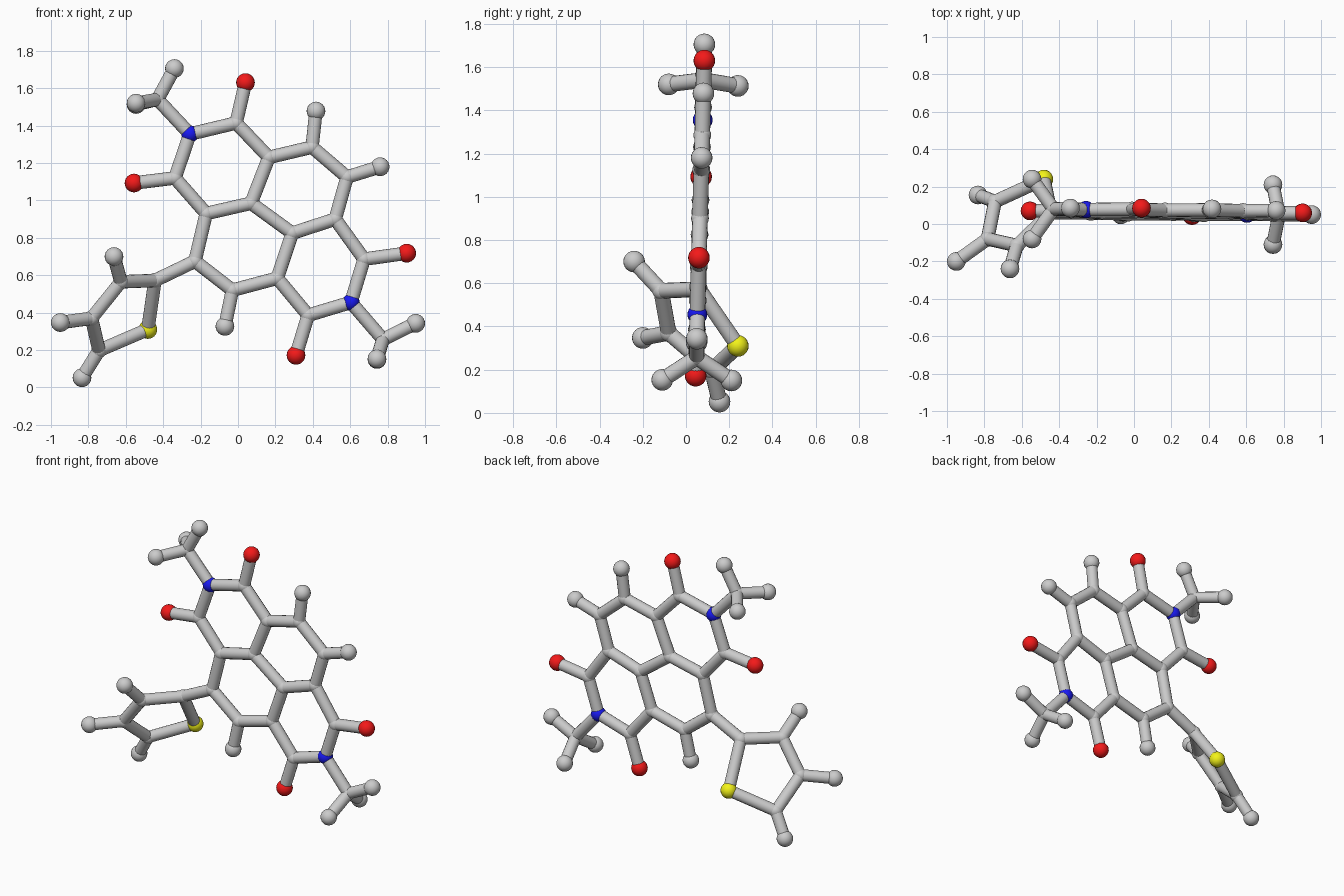
import bpy
from mathutils import Vector

if "Cube" in bpy.data.objects:
    bpy.data.objects.remove(bpy.data.objects["Cube"])

BOND_R, ATOM_R, JOINT_R, NITRO_R = 0.036, 0.05, 0.041, 0.046


def material(name, color):
    m = bpy.data.materials.new(name)
    m.diffuse_color = color
    m.use_nodes = True
    m.node_tree.nodes["Principled BSDF"].inputs["Base Color"].default_value = m.diffuse_color
    return m


MATS = {"oxygen": material("red", (0.9, 0.01, 0.01, 1)),
        "nitrogen": material("blue", (0.01, 0.01, 0.9, 1)),
        "sulfur": material("yellow", (0.9, 0.9, 0.01, 1))}
RADII = {"carbon": JOINT_R, "nitrogen": NITRO_R}


def ball(kind, p):
    bpy.ops.mesh.primitive_uv_sphere_add(segments=20, ring_count=12,
                                         radius=RADII.get(kind, ATOM_R), location=p)
    o = bpy.context.object
    o.name = kind + "_atom"
    if kind in MATS:
        o.data.materials.append(MATS[kind])
    bpy.ops.object.shade_smooth()


def stick(a, b):
    d = b - a
    bpy.ops.mesh.primitive_cylinder_add(vertices=16, radius=BOND_R, depth=d.length,
                                        location=(a + b) / 2,
                                        rotation=d.to_track_quat('Z', 'Y').to_euler())
    bpy.context.object.name = "bond"
    bpy.ops.object.shade_smooth_by_angle()


def flat(x, z):
    # the fused rings lie in one slightly tilted plane
    return (x, 0.04 + 0.0275 * z, z)


KINDS = {"C": "carbon", "N": "nitrogen", "O": "oxygen", "S": "sulfur", "H": "hydrogen"}
atoms = {
    # fused ring core
    "N1": flat(-.257, 1.355), "C1": flat(-.01, 1.414), "C2": flat(.165, 1.23),
    "C3": flat(.396, 1.285), "C4": flat(.583, 1.125), "C5": flat(.52, .90),
    "C6": flat(.29, .825), "C7": flat(.07, .985), "C8": flat(-.17, .93),
    "C9": flat(-.337, 1.12), "C10": flat(-.23, .675), "C11": flat(-.03, .52),
    "C12": flat(.21, .584), "C13": flat(.375, .386), "N2": flat(.604, .455),
    "C14": flat(.674, .686),
    # outer atoms of the core
    "O1": flat(.04, 1.63), "O2": flat(-.556, 1.093), "O3": flat(.31, .172),
    "O4": flat(.902, .718), "H1": flat(.417, 1.478), "H2": flat(.76, 1.18),
    "H3": flat(-.07, .327),
    # two end groups
    "C15": (-.43, .08, 1.54), "H4": (-.34, .085, 1.705),
    "H5": (-.545, -.08, 1.52), "H6": (-.545, .24, 1.513),
    "C16": (.775, .05, .257), "H7": (.95, .05, .343),
    "H8": (.743, -.11, .153), "H9": (.743, .21, .15),
    # five-sided side ring
    "C17": (-.444, .06, .572), "C18": (-.626, -.115, .565), "C19": (-.783, -.08, .37),
    "C20": (-.743, .12, .198), "S1": (-.482, .24, .31),
    "H10": (-.663, -.24, .70), "H11": (-.95, -.2, .347), "H12": (-.834, .155, .052),
}
atoms = {k: Vector(p) for k, p in atoms.items()}

# bonds as chains of atom names
chains = ["C15 N1 C1 C2 C3 C4 C5 C6 C7 C8 C9 N1", "C2 C7", "C8 C10 C11 C12 C6",
          "C12 C13 N2 C14 C5", "N2 C16", "C1 O1", "C9 O2", "C13 O3", "C14 O4",
          "C3 H1", "C4 H2", "C11 H3", "H4 C15 H5", "C15 H6", "H7 C16 H8", "C16 H9",
          "C10 C17 C18 C19 C20 S1 C17", "C18 H10", "C19 H11", "C20 H12"]

for name, p in atoms.items():
    ball(KINDS[name[0]], p)
for chain in chains:
    names = chain.split()
    for a, b in zip(names, names[1:]):
        stick(atoms[a], atoms[b])
